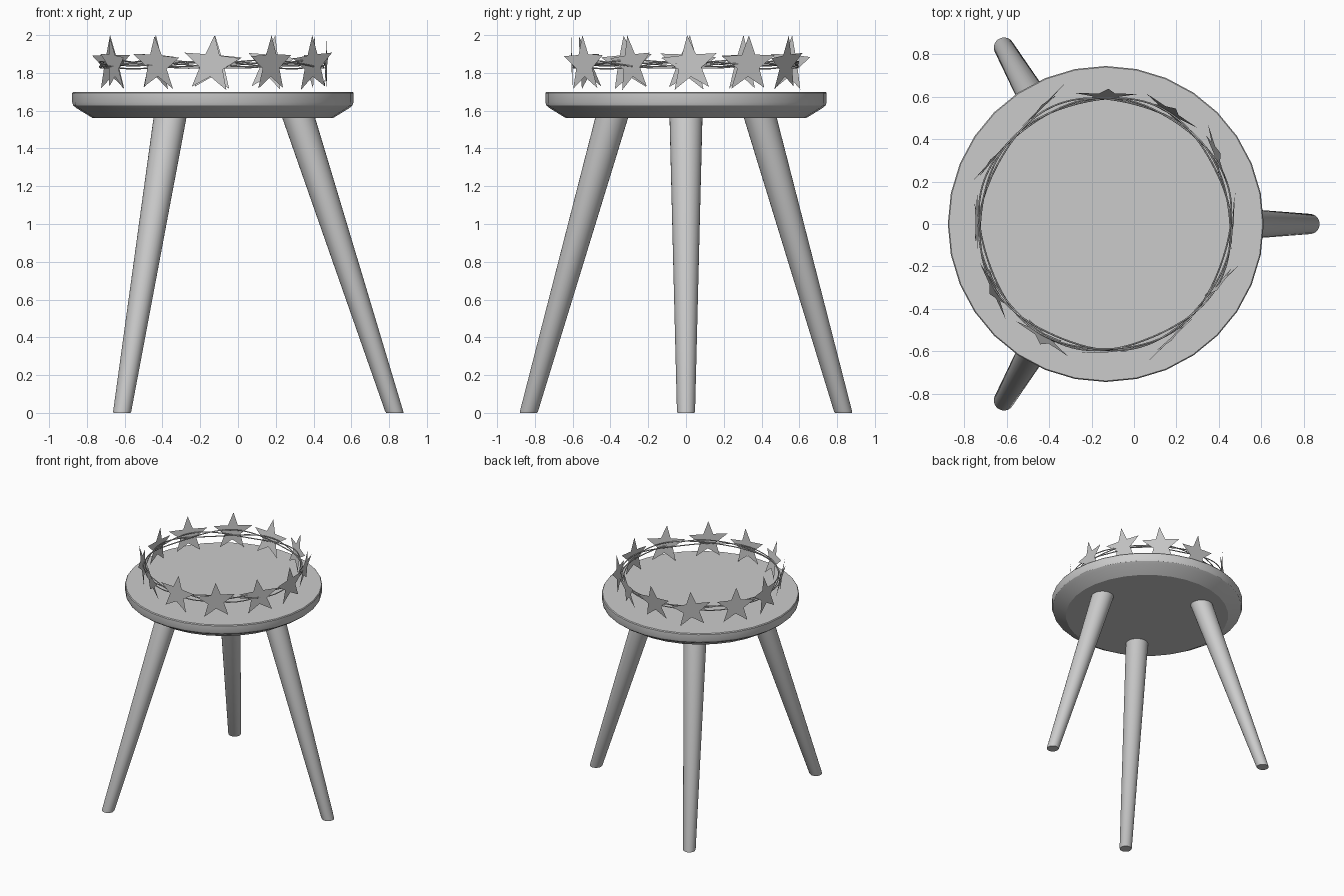
import bpy, bmesh, math, random
from mathutils import Matrix, Vector

if "Cube" in bpy.data.objects:
    bpy.data.objects.remove(bpy.data.objects["Cube"])

random.seed(4)
CX = -0.133  # seat axis


def add_object(name, bm, smooth=True):
    bmesh.ops.recalc_face_normals(bm, faces=bm.faces)
    mesh = bpy.data.meshes.new(name)
    bm.to_mesh(mesh)
    bm.free()
    obj = bpy.data.objects.new(name, mesh)
    bpy.context.collection.objects.link(obj)
    if smooth:
        bpy.ops.object.select_all(action='DESELECT')
        obj.select_set(True)
        bpy.context.view_layer.objects.active = obj
        bpy.ops.object.shade_smooth_by_angle(angle=math.radians(25))
    return obj


def loft(name, rings, sides):
    """Closed solid through horizontal circles given as (x, y, z, radius)."""
    bm = bmesh.new()
    loops = [[bm.verts.new((x + r * math.cos(math.tau * i / sides),
                            y + r * math.sin(math.tau * i / sides), z))
              for i in range(sides)] for x, y, z, r in rings]
    for a, b in zip(loops, loops[1:]):
        for i in range(sides):
            j = (i + 1) % sides
            bm.faces.new((a[i], a[j], b[j], b[i]))
    bm.faces.new(loops[0])
    bm.faces.new(loops[-1])
    return add_object(name, bm)


# Round seat with a chamfered underside
profile = [(0.635, 1.56), (0.72, 1.612), (0.739, 1.627), (0.745, 1.645),
           (0.745, 1.693), (0.74, 1.70)]
loft("seat", [(CX, 0, z, r) for r, z in profile], 32)

# Three splayed, tapered legs
for n, name in enumerate(("right_leg", "back_left_leg", "front_left_leg")):
    a = math.tau * n / 3
    rings = [(CX + d * math.cos(a), d * math.sin(a), z, r)
             for d, z, r in ((0.963, 0, 0.045), (0.96, 0.008, 0.048),
                             (0.455, 1.56, 0.087), (0.439, 1.61, 0.088))]
    loft(name, rings, 32)

# Flat stars around the garland: x, y, yaw, outward lean at the top (degrees)
stars = [(-0.13, 0.605, 180, 12), (0.17, 0.53, 147, 10), (0.387, 0.33, 108, 8),
         (0.467, 0.02, 86, 2), (0.395, -0.29, 46, 5), (0.175, -0.54, 44, 3),
         (-0.14, -0.603, 2, 1), (-0.43, -0.53, -35, 14), (-0.66, -0.31, -66, 10),
         (-0.742, 0.01, -90, -4), (-0.67, 0.30, -132, 3), (-0.435, 0.55, -135, 3)]
for n, (x, y, yaw, lean) in enumerate(stars):
    bm = bmesh.new()
    verts = []
    for k in range(10):
        r = 0.156 if k % 2 == 0 else 0.064
        t = math.pi / 2 + math.tau * k / 10
        verts.append(bm.verts.new((r * math.cos(t), 0, r * math.sin(t))))
    bm.faces.new(verts)
    roll = random.uniform(-7, 7)
    bm.transform(Matrix.Translation((x, y, 1.844))
                 @ Matrix.Rotation(math.radians(yaw), 4, 'Z')
                 @ Matrix.Rotation(math.radians(lean), 4, 'X')
                 @ Matrix.Rotation(math.radians(roll), 4, 'Y'))
    add_object(f"star_{n + 1:02d}", bm, smooth=False)

# Loosely twisted wire loops that carry the stars
for n in range(3):
    p = math.tau * n / 3
    curve = bpy.data.curves.new(f"wire_{n + 1}", 'CURVE')
    curve.dimensions = '3D'
    curve.bevel_depth = 0.004
    curve.bevel_resolution = 1
    curve.resolution_u = 3
    spline = curve.splines.new('NURBS')
    spline.points.add(47)
    spline.use_cyclic_u = True
    for i, pt in enumerate(spline.points):
        a = math.tau * i / 48
        r = 0.594 + 0.010 * math.sin(5 * a + p) + 0.006 * math.sin(3 * a + 2 * p)
        z = 1.845 + 0.016 * math.cos(4 * a + p) + 0.008 * math.sin(2 * a + p)
        pt.co = (CX - 0.003 + r * math.cos(a), r * math.sin(a), z, 1)
    bpy.context.collection.objects.link(bpy.data.objects.new(f"wire_{n + 1}", curve))
